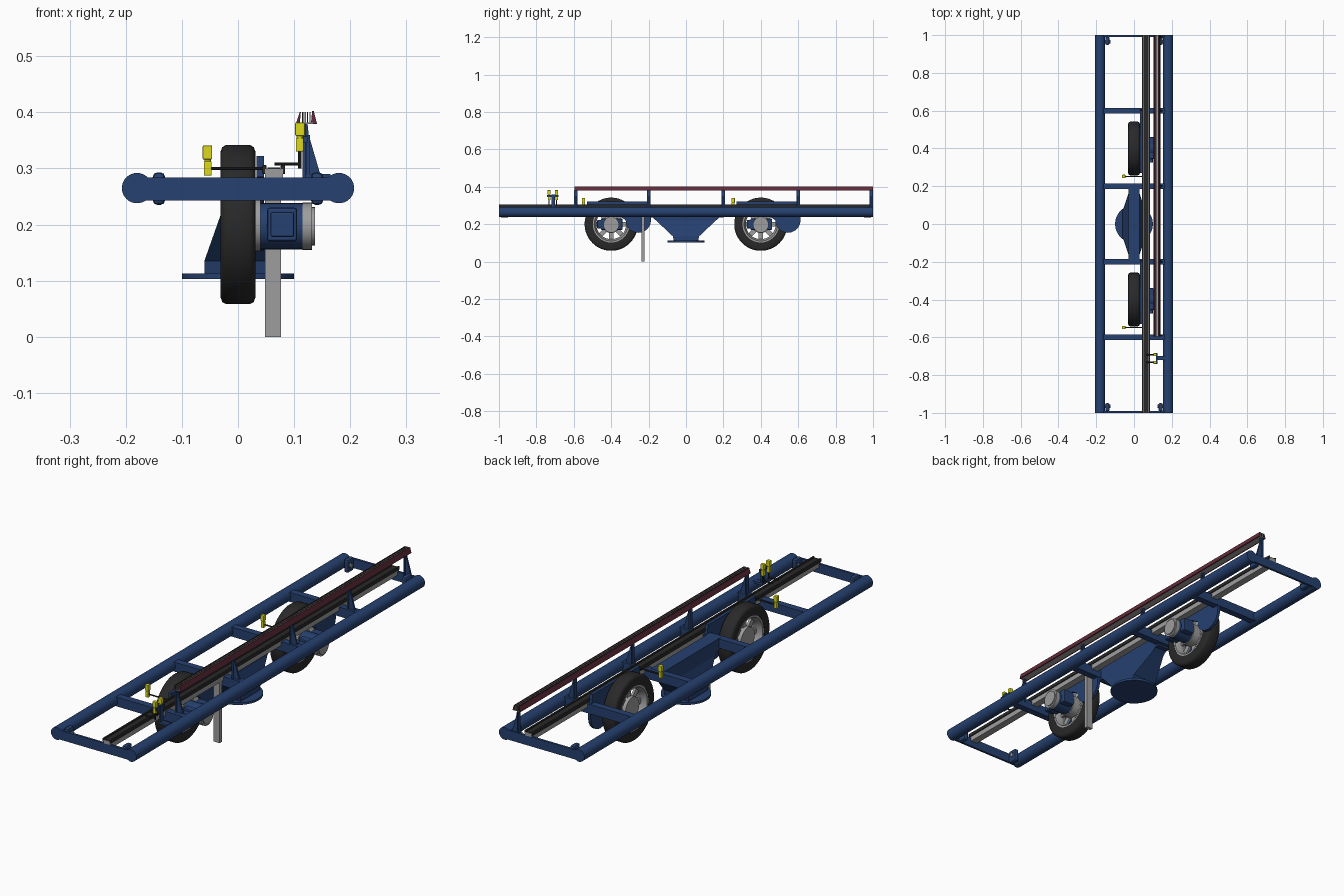
import bpy, bmesh, math
from mathutils import Matrix, Vector

if "Cube" in bpy.data.objects:
    bpy.data.objects.remove(bpy.data.objects["Cube"])


def material(name, rgb):
    m = bpy.data.materials.new(name)
    m.diffuse_color = (*rgb, 1)
    m.use_nodes = True
    m.node_tree.nodes["Principled BSDF"].inputs["Base Color"].default_value = m.diffuse_color
    return m


BLUE = material("frame blue", (0.019, 0.052, 0.16))
BLACK = material("tyre black", (0.022, 0.022, 0.022))
GREY = material("steel grey", (0.34, 0.34, 0.34))
YELLOW = material("sensor yellow", (0.72, 0.70, 0.01))
MAROON = material("rail maroon", (0.12, 0.025, 0.04))


def finish(name, bm, mat, smooth=False, bevel=0):
    bmesh.ops.recalc_face_normals(bm, faces=bm.faces)
    me = bpy.data.meshes.new(name)
    bm.to_mesh(me)
    bm.free()
    me.materials.append(mat)
    ob = bpy.data.objects.new(name, me)
    bpy.context.collection.objects.link(ob)
    if bevel:
        b = ob.modifiers.new("bevel", 'BEVEL')
        b.width, b.segments = bevel, 2
    if smooth:
        bpy.ops.object.select_all(action='DESELECT')
        ob.select_set(True)
        bpy.context.view_layer.objects.active = ob
        bpy.ops.object.shade_smooth_by_angle(angle=math.radians(40))
    return ob


def box(name, mat, x0, x1, y0, y1, z0, z1, bevel=0):
    bm = bmesh.new()
    m = (Matrix.Translation(((x0 + x1) / 2, (y0 + y1) / 2, (z0 + z1) / 2))
         @ Matrix.Diagonal((x1 - x0, y1 - y0, z1 - z0, 1)))
    bmesh.ops.create_cube(bm, size=1, matrix=m)
    return finish(name, bm, mat, bevel=bevel)


def rod(name, mat, a, b, r, seg=24):
    a, b = Vector(a), Vector(b)
    bm = bmesh.new()
    m = (Matrix.Translation((a + b) / 2)
         @ (b - a).to_track_quat('Z', 'Y').to_matrix().to_4x4())
    bmesh.ops.create_cone(bm, cap_ends=True, segments=seg, radius1=r, radius2=r,
                          depth=(b - a).length, matrix=m)
    return finish(name, bm, mat, True)


def prism(name, mat, pts, axis, a, b):
    """Extrude a 2D profile: axis x uses (y, z), axis y uses (x, z)."""
    bm = bmesh.new()
    place = (lambda p, t: (t, *p)) if axis == 'x' else (lambda p, t: (p[0], t, p[1]))
    va = [bm.verts.new(place(p, a)) for p in pts]
    vb = [bm.verts.new(place(p, b)) for p in pts]
    bm.faces.new(va)
    bm.faces.new(vb)
    for i in range(len(pts)):
        j = (i + 1) % len(pts)
        bm.faces.new((va[i], va[j], vb[j], vb[i]))
    return finish(name, bm, mat)


def ring(name, mat, profile, y, z, seg=48):
    """Closed (x, radius) profile turned about the x axis."""
    bm = bmesh.new()
    loops = []
    for k in range(seg):
        t = 2 * math.pi * k / seg
        loops.append([bm.verts.new((x, y + r * math.cos(t), z + r * math.sin(t)))
                      for x, r in profile])
    n = len(profile)
    for k in range(seg):
        p, q = loops[k], loops[(k + 1) % seg]
        for i in range(n):
            bm.faces.new((p[i], p[(i + 1) % n], q[(i + 1) % n], q[i]))
    return finish(name, bm, mat, True)


# Main frame: side tubes, cross beams, end plates and end lugs
for s in (-1, 1):
    rod("side_tube", BLUE, (s * 0.18, -1, 0.265), (s * 0.18, 1, 0.265), 0.027, 32)
    box("end_plate", BLUE, -0.18, 0.18, s * 0.995 - 0.005, s * 0.995 + 0.005, 0.243, 0.284)
    for y in (0.2, 0.6):
        box("cross_beam", BLUE, -0.165, 0.165, s * y - 0.015, s * y + 0.015, 0.243, 0.284)
    for x in (-0.141, 0.141):
        box("end_lug", BLUE, x - 0.011, x + 0.011, s * 0.97 - 0.022, s * 0.97 + 0.022,
            0.235, 0.293, bevel=0.008)
        sx = 1 if x > 0 else -1
        rod("lug_bolt", GREY, (x - sx * 0.017, s * 0.965, 0.265),
            (x + sx * 0.012, s * 0.965, 0.265), 0.009, 12)

# Centre beam and tapered pedestal on a round foot
box("centre_beam", BLUE, -0.03, 0.03, -0.2, 0.2, 0.235, 0.285)
bm = bmesh.new()
rows = [[bm.verts.new((sx * hx, sy * hy, z)) for sx, sy in ((-1, -1), (1, -1), (1, 1), (-1, 1))]
        for hx, hy, z in ((0.06, 0.065, 0.11), (0.06, 0.07, 0.135), (0.03, 0.16, 0.22),
                          (0.03, 0.19, 0.245))]
bm.faces.new(rows[0])
bm.faces.new(rows[-1])
for p, q in zip(rows, rows[1:]):
    for i in range(4):
        j = (i + 1) % 4
        bm.faces.new((p[i], p[j], q[j], q[i]))
finish("pedestal", bm, BLUE)
rod("pedestal_foot", BLUE, (0, 0, 0.103), (0, 0, 0.113), 0.1, 48)

# Wheel units
for yc in (-0.4, 0.4):
    zc = 0.2
    ring("tyre", BLACK, [(-0.03, 0.098), (-0.031, 0.130), (-0.028, 0.138), (-0.021, 0.142),
                         (0.021, 0.142), (0.028, 0.138), (0.031, 0.130), (0.03, 0.098)], yc, zc, 64)
    ring("rim_barrel", GREY, [(-0.029, 0.099), (-0.029, 0.090), (-0.005, 0.080),
                              (0.005, 0.080), (0.029, 0.090), (0.029, 0.099)], yc, zc)
    rod("rim_hub", GREY, (-0.02, yc, zc), (0.04, yc, zc), 0.048, 32)
    for k in range(8):
        o = box("rim_spoke", GREY, -0.005, 0.005, -0.012, 0.012, 0.04, 0.084)
        o.matrix_world = Matrix.Translation((0, yc, zc)) @ Matrix.Rotation(k * math.pi / 4, 4, 'X')
    # Carrier plate with a rounded lobe hanging behind the wheel
    cy, cz, r = yc + 0.145, 0.222, 0.068
    arc = [(cy + r * math.cos(-t * math.pi / 10), cz + r * math.sin(-t * math.pi / 10))
           for t in range(11)]
    prism("carrier_plate", BLUE, [(yc - 0.13, 0.322), (yc + 0.2, 0.322), (yc + 0.213, 0.25)]
          + arc + [(yc + 0.04, 0.245), (yc - 0.13, 0.285)], 'x', 0.033, 0.046)
    # Drive motor
    rod("motor_body", BLUE, (0.034, yc, 0.197), (0.117, yc, 0.197), 0.041, 32)
    box("motor_block", BLUE, 0.052, 0.105, yc - 0.055, yc + 0.06, 0.17, 0.23, bevel=0.004)
    box("terminal_box", BLUE, 0.058, 0.1, yc - 0.075, yc - 0.05, 0.178, 0.222, bevel=0.003)
    rod("motor_cap", GREY, (0.115, yc, 0.197), (0.132, yc, 0.197), 0.042, 32)
    rod("motor_cap_face", GREY, (0.132, yc, 0.197), (0.137, yc, 0.197), 0.034, 32)
    # Wheel sensor on a thin rod
    ys = yc - 0.148
    rod("sensor_rod", BLACK, (-0.054, ys, 0.3), (0.05, ys, 0.3), 0.003, 8)
    box("wheel_sensor_base", YELLOW, -0.061, -0.047, ys - 0.008, ys + 0.008, 0.287, 0.313, 0.002)
    box("wheel_sensor_head", YELLOW, -0.063, -0.046, ys - 0.009, ys + 0.009, 0.316, 0.341, 0.002)
    rod("wheel_sensor_neck", YELLOW, (-0.054, ys, 0.31), (-0.054, ys, 0.32), 0.006, 12)

# Support leg
box("support_leg", GREY, 0.048, 0.077, -0.237, -0.221, 0, 0.27)

# Chain track along the full length
box("chain_track", GREY, 0.048, 0.08, -1, 1, 0.268, 0.299)
box("chain", BLACK, 0.053, 0.075, -0.998, 0.998, 0.298, 0.302)
for x in (0.047, 0.08):
    box("chain_lip", BLACK, x - 0.004, x + 0.004, -1, 1, 0.29, 0.306, bevel=0.002)

# Raised conductor rail: maroon flared sides, dark fins, grey floor
Y0, Y1 = -0.595, 1.0
box("rail_floor", GREY, 0.109, 0.134, Y0, Y1, 0.379, 0.382)
prism("rail_side_inner", MAROON, [(0.110, 0.401), (0.103, 0.379), (0.110, 0.379), (0.112, 0.401)],
      'y', Y0, Y1)
prism("rail_side_outer", MAROON, [(0.132, 0.402), (0.130, 0.379), (0.141, 0.379), (0.135, 0.402)],
      'y', Y0, Y1)
for k in range(4):
    x = 0.1155 + k * 0.0043
    box("rail_fin", (GREY if k % 2 else BLACK), x - 0.001, x + 0.001, Y0, Y1, 0.38, 0.401)

# Rail posts with gussets
for y in (-0.59, -0.2, 0.2, 0.6, 0.99):
    box("rail_post", BLUE, 0.115, 0.121, y - 0.009, y + 0.009, 0.27, 0.38)
    prism("rail_gusset", BLUE, [(0.118, 0.27), (0.17, 0.27), (0.147, 0.288), (0.126, 0.36),
                                (0.124, 0.38), (0.118, 0.38)], 'y', y - 0.004, y + 0.004)

# Track sensors beside the frame
box("sensor_mount", BLUE, 0.12, 0.165, -0.72, -0.70, 0.28, 0.29)
box("sensor_post", BLUE, 0.122, 0.128, -0.72, -0.70, 0.285, 0.36)
box("sensor_crossbar", BLUE, 0.116, 0.124, -0.742, -0.682, 0.345, 0.357)
for y in (-0.732, -0.692):
    box("track_sensor_base", YELLOW, 0.103, 0.117, y - 0.007, y + 0.007, 0.33, 0.354, 0.002)
    box("track_sensor_head", YELLOW, 0.102, 0.119, y - 0.008, y + 0.008, 0.358, 0.382, 0.002)
    rod("track_sensor_neck", YELLOW, (0.11, y, 0.35), (0.11, y, 0.362), 0.006, 12)
    rod("track_sensor_stem", BLACK, (0.11, y, 0.3), (0.11, y, 0.335), 0.003, 8)
    rod("track_sensor_arm", BLACK, (0.065, y, 0.308), (0.112, y, 0.308), 0.003, 8)
